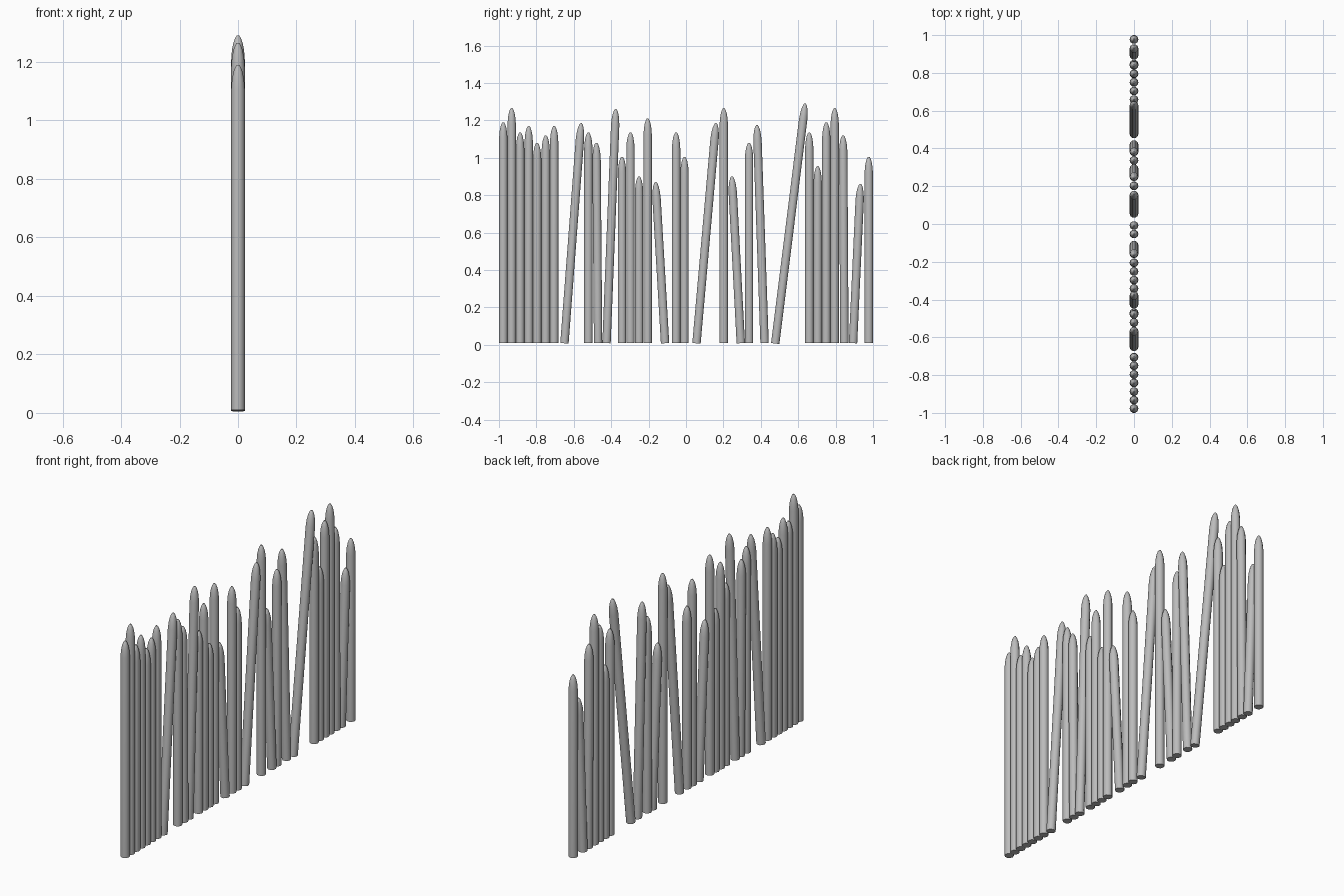
import bpy, bmesh, math

if "Cube" in bpy.data.objects:
    bpy.data.objects.remove(bpy.data.objects["Cube"])

SIDES = 10
RADIUS = 0.0235

wood = bpy.data.materials.new("weathered grey")
wood.diffuse_color = (0.5, 0.5, 0.5, 1)
wood.use_nodes = True
wood.node_tree.nodes["Principled BSDF"].inputs["Base Color"].default_value = wood.diffuse_color

# Each stake: base y, tip y, tip height
STAKES = [
    (-.977, -.977, 1.19), (-.932, -.932, 1.265), (-.887, -.887, 1.135), (-.841, -.841, 1.17),
    (-.796, -.796, 1.08), (-.750, -.750, 1.12), (-.705, -.705, 1.17), (-.650, -.560, 1.185),
    (-.522, -.522, 1.135), (-.470, -.479, 1.08), (-.425, -.375, 1.26), (-.342, -.342, 1.005),
    (-.297, -.297, 1.135), (-.251, -.251, .90), (-.205, -.205, 1.21), (-.112, -.163, .87),
    (-.053, -.053, 1.135), (-.008, -.008, 1.005), (.056, .161, 1.185), (.202, .202, 1.265),
    (.293, .245, .90), (.337, .337, 1.08), (.420, .379, 1.175), (.477, .638, 1.29),
    (.659, .659, 1.135), (.704, .704, .955), (.750, .750, 1.19), (.795, .795, 1.265),
    (.847, .840, 1.12), (.893, .933, .86), (.977, .977, 1.005),
]

# Rounded tip: (distance below the top, share of the radius)
TIP = [(.085, 1), (.05, .88), (.025, .68), (.008, .42), (0, .18)]


def make_stake(index, base_y, tip_y, height):
    lean = math.atan2(tip_y - base_y, height)
    base_z = max(0.01 - RADIUS * abs(math.sin(lean)), 0)
    length = math.hypot(tip_y - base_y, height - base_z)
    profile = [(0, 1)] + [(length - d, s) for d, s in TIP]
    bm = bmesh.new()
    rings = []
    for z, s in profile:
        rings.append([bm.verts.new((RADIUS * s * math.cos(a), RADIUS * s * math.sin(a), z))
                      for a in (2 * math.pi * k / SIDES for k in range(SIDES))])
    for low, high in zip(rings, rings[1:]):
        for k in range(SIDES):
            n = (k + 1) % SIDES
            bm.faces.new((low[k], low[n], high[n], high[k]))
    bm.faces.new(rings[0][::-1])
    bm.faces.new(rings[-1])
    mesh = bpy.data.meshes.new("stake")
    bm.to_mesh(mesh)
    bm.free()
    mesh.materials.append(wood)
    stake = bpy.data.objects.new(f"stake_{index:02d}", mesh)
    stake.location = (0, base_y, base_z)
    stake.rotation_euler.x = -lean
    bpy.context.collection.objects.link(stake)
    stake.select_set(True)
    bpy.context.view_layer.objects.active = stake


# Row of stakes along y
for i, (base_y, tip_y, height) in enumerate(STAKES, 1):
    make_stake(i, base_y, tip_y, height)
bpy.ops.object.shade_smooth_by_angle(angle=math.radians(50))
